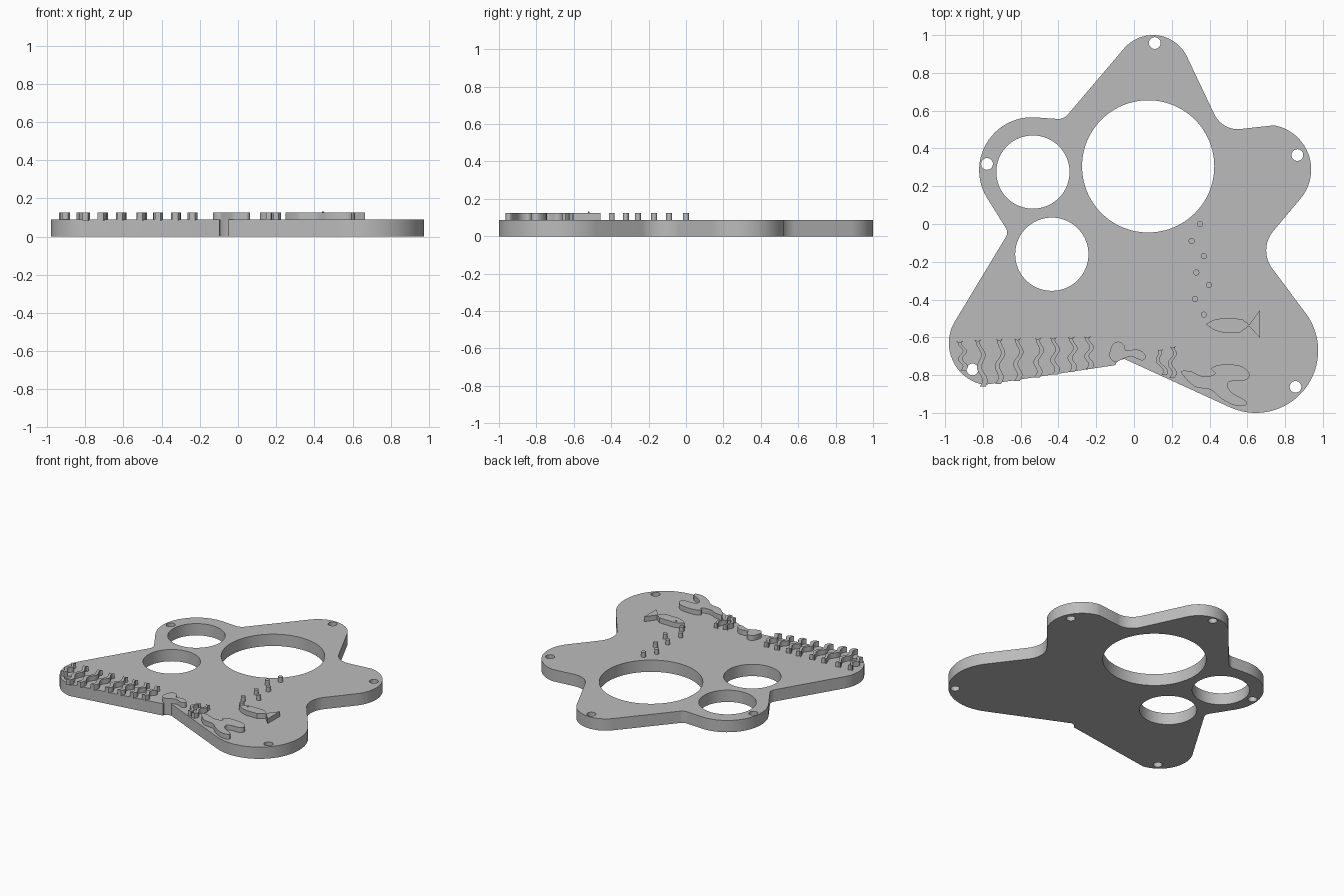
import bpy
import bmesh
from math import sin, cos, pi, radians
from mathutils import Vector

cube = bpy.data.objects.get("Cube")
if cube:
    bpy.data.objects.remove(cube, do_unlink=True)

PLATE_TOP = 0.088
RELIEF_TOP = 0.125

grey = bpy.data.materials.new("plain grey")
grey.use_nodes = True
grey.diffuse_color = (0.5, 0.5, 0.5, 1)
grey.node_tree.nodes["Principled BSDF"].inputs["Base Color"].default_value = grey.diffuse_color


def arc(x, y, radius, start, end, steps=24):
    """Points along a circular arc, angles in degrees."""
    angles = [radians(start + (end - start) * i / steps) for i in range(steps + 1)]
    return [(x + radius * cos(a), y + radius * sin(a)) for a in angles]


def circle(x, y, radius, steps=32):
    return arc(x, y, radius, 0, 360, steps)[:-1]


def smooth_loop(points, steps=5):
    """Closed Catmull-Rom curve through the points."""
    pts = [Vector(p) for p in points]
    result = []
    for i in range(len(pts)):
        a, b, c, d = (pts[(i + k) % len(pts)] for k in (-1, 0, 1, 2))
        for s in range(steps):
            t = s / steps
            result.append((b * 2 + (c - a) * t + (a * 2 - b * 5 + c * 4 - d) * t * t
                           + (b * 3 - a - c * 3 + d) * t ** 3) / 2)
    return result


def slab(name, loops, bottom, top):
    """Flat solid from closed loops; inner loops become holes."""
    curve = bpy.data.curves.new(name, "CURVE")
    curve.dimensions = "2D"
    curve.fill_mode = "BOTH"
    curve.extrude = (top - bottom) / 2
    for loop in loops:
        spline = curve.splines.new("POLY")
        spline.points.add(len(loop) - 1)
        for point, co in zip(spline.points, loop):
            point.co = (co[0], co[1], 0, 1)
        spline.use_cyclic_u = True
    source = bpy.data.objects.new(name + " source", curve)
    bpy.context.collection.objects.link(source)
    graph = bpy.context.evaluated_depsgraph_get()
    mesh = bpy.data.meshes.new_from_object(source.evaluated_get(graph))
    bpy.data.objects.remove(source, do_unlink=True)
    bpy.data.curves.remove(curve)

    bm = bmesh.new()
    bm.from_mesh(mesh)
    bmesh.ops.remove_doubles(bm, verts=bm.verts, dist=0.00005)
    bmesh.ops.recalc_face_normals(bm, faces=bm.faces)
    bmesh.ops.translate(bm, verts=bm.verts, vec=(0, 0, (top + bottom) / 2))
    bm.to_mesh(mesh)
    bm.free()
    mesh.name = name
    mesh.materials.clear()
    mesh.materials.append(grey)
    obj = bpy.data.objects.new(name, mesh)
    bpy.context.collection.objects.link(obj)
    bpy.ops.object.select_all(action="DESELECT")
    obj.select_set(True)
    bpy.context.view_layer.objects.active = obj
    bpy.ops.object.shade_smooth_by_angle(angle=radians(30))
    return obj


def relief(name, loop, top=RELIEF_TOP):
    return slab(name, [loop], PLATE_TOP - 0.004, top)


# Plate outline: five rounded lobes joined by straight flanks and fillets
outline = (
    arc(0.1, 0.8, 0.2, 138, 25)
    + arc(0.55, 0.64, 0.138, 206, 277)
    + arc(0.7, 0.288, 0.238, 80, -40)
    + arc(0.86, -0.14, 0.16, 140, 217)
    + arc(0.645, -0.67, 0.33, 35, -114, 40)
    + [(-0.05, -0.715), (-0.075, -0.72), (-0.095, -0.735), (-0.097, -0.747)]
    + arc(-0.755, -0.63, 0.225, 260, 145)
    + arc(-0.72, -0.045, 0.048, -35, 35, 8)
    + arc(-0.54, 0.285, 0.28, 213, 87)
    + arc(-0.4, 0.62, 0.064, 265, 320, 8)
)

# Three large openings and five screw holes
holes = [circle(0.075, 0.305, 0.35, 96),
         circle(-0.535, 0.275, 0.194, 64),
         circle(-0.435, -0.16, 0.194, 64)]
for x, y in [(0.11, 0.958), (0.865, 0.365), (-0.778, 0.318), (-0.855, -0.77), (0.855, -0.862)]:
    holes.append(circle(x, y, 0.031))
slab("plate", [outline] + holes, 0, PLATE_TOP)

# Rising bubbles
bubbles = [(0.35, 0), (0.305, -0.09), (0.37, -0.17), (0.33, -0.257),
           (0.397, -0.322), (0.322, -0.397), (0.37, -0.48)]
for x, y in bubbles:
    relief("bubble", circle(x, y, 0.016, 20))

# Fish with forked tail and a tiny raised eye
relief("fish", [(0.38, -0.53), (0.42, -0.508), (0.46, -0.5), (0.57, -0.502), (0.61, -0.532),
                (0.666, -0.457), (0.666, -0.602), (0.608, -0.54), (0.56, -0.575),
                (0.47, -0.575), (0.42, -0.56)])
relief("fish eye", circle(0.445, -0.52, 0.005, 10), RELIEF_TOP + 0.007)


def seaweed(base, tip, width, waves):
    """Wavy blade with a notched, hooked tip."""
    left, right = [], []
    steps = 28
    for i in range(steps + 1):
        t = i / steps
        x = base[0] + (tip[0] - base[0]) * t + 0.013 * sin(2 * pi * waves * t)
        y = base[1] + (tip[1] - base[1]) * t
        half = width * (1 - 0.35 * t) / 2
        left.append((x - half, y))
        right.append((x + half, y))
    end = left[-1]
    notch = [(end[0] - width / 4, end[1] + 0.012), (end[0] + width / 3, end[1] + 0.004),
             (end[0] + width, end[1] + 0.015)]
    relief("seaweed", left + notch + right[::-1])


# Seaweed row along the front left edge, rooted on the sloping rim
for base_x, tip_x in [(-0.8, -0.815), (-0.72, -0.7), (-0.62, -0.605), (-0.515, -0.495),
                      (-0.42, -0.415), (-0.33, -0.32), (-0.24, -0.235)]:
    rim = -0.756 + 0.165 * (base_x + 0.097)
    seaweed((base_x, rim + 0.012), (tip_x, -0.6 + 0.03 * tip_x), 0.03, 1.75)
seaweed((-0.905, -0.775), (-0.91, -0.632), 0.028, 1.75)
seaweed((0.16, -0.8), (0.125, -0.675), 0.026, 1.25)
seaweed((0.2, -0.815), (0.205, -0.66), 0.026, 1.5)

# Low rock and branching coral
relief("rock", smooth_loop([
    (-0.13, -0.7), (-0.115, -0.64), (-0.08, -0.623), (-0.05, -0.645), (-0.042, -0.67),
    (0, -0.665), (0.035, -0.67), (0.063, -0.7), (0.045, -0.722), (0.01, -0.71),
    (-0.02, -0.7), (-0.06, -0.715), (-0.1, -0.73)]))
relief("coral", smooth_loop([
    (0.25, -0.785), (0.3, -0.78), (0.35, -0.803), (0.4, -0.805), (0.43, -0.79),
    (0.41, -0.765), (0.46, -0.745), (0.56, -0.75), (0.61, -0.79), (0.595, -0.825),
    (0.53, -0.83), (0.495, -0.845), (0.515, -0.89), (0.59, -0.935), (0.59, -0.96),
    (0.54, -0.962), (0.47, -0.93), (0.405, -0.877), (0.32, -0.86)]))
